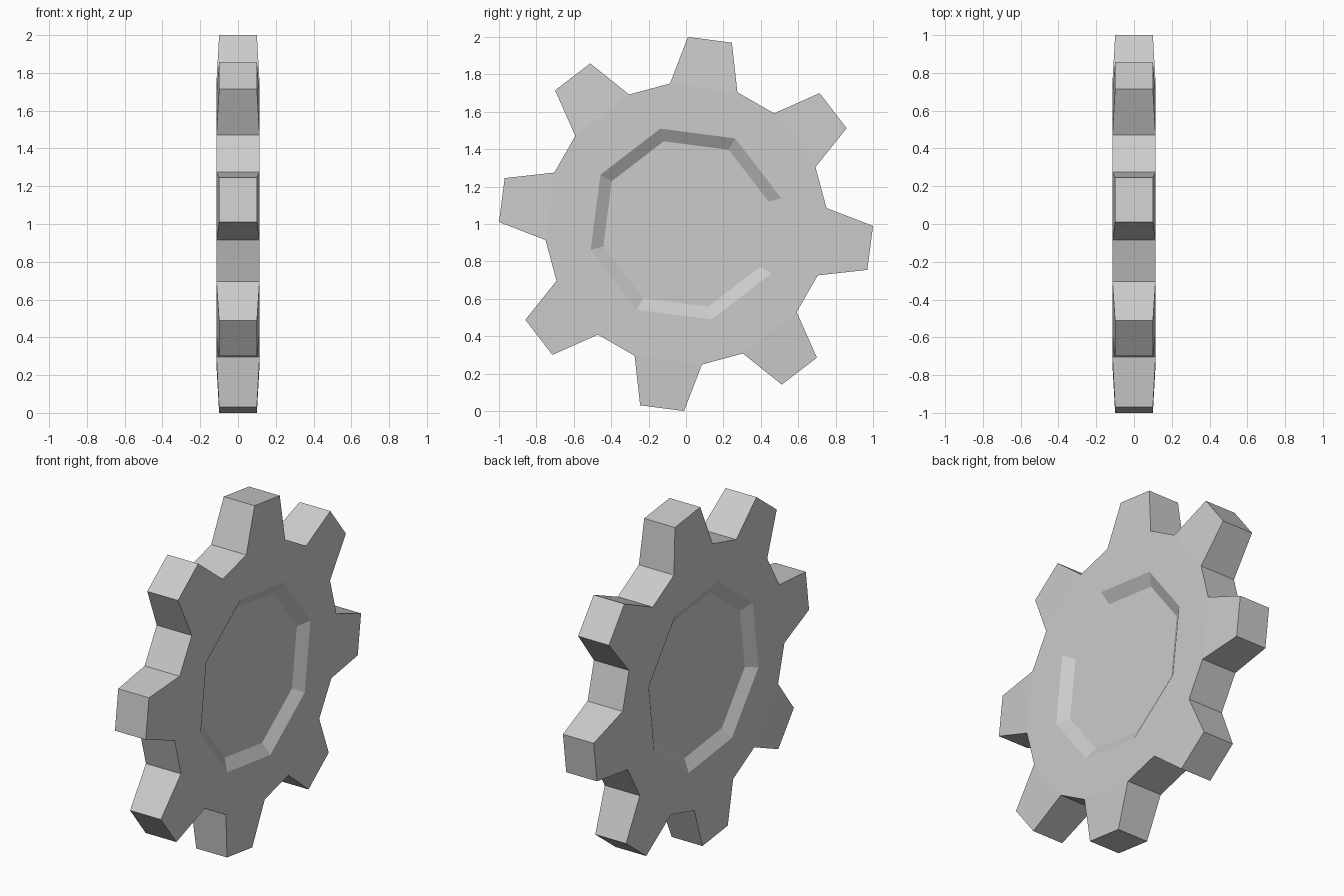
import bpy, bmesh
from math import cos, sin, radians

if "Cube" in bpy.data.objects:
    bpy.data.objects.remove(bpy.data.objects["Cube"])

TEETH = 8
STEP = 360 / TEETH
PHASE = 82.6                      # angle of the first tooth, from +y towards +z
ROOT_HALF, TIP_HALF = 13.9, 6.8   # half angles of tooth at root and tip
R_FLOOR, R_RIM, R_ROOT, R_TIP = 0.458, 0.528, 0.756, 1.0
X_FLOOR, X_BODY, X_TIP = 0.073, 0.114, 0.1

bm = bmesh.new()


def vert(x, r, deg):
    a = radians(deg)
    return bm.verts.new((x, r * cos(a), 1 + r * sin(a)))


def side(s):
    """All vertices of one face of the gear, s = +1 or -1."""
    c = [PHASE + i * STEP for i in range(TEETH)]
    floor = [vert(s * X_FLOOR, R_FLOOR, a - STEP / 2) for a in c]
    rim = [vert(s * X_BODY, R_RIM, a - STEP / 2) for a in c]
    root = [[vert(s * X_BODY, R_ROOT, a + d) for d in (-ROOT_HALF, ROOT_HALF)] for a in c]
    tip = [[vert(s * X_TIP, R_TIP, a + d) for d in (-TIP_HALF, TIP_HALF)] for a in c]
    bm.faces.new(floor)
    for i in range(TEETH):
        j = (i + 1) % TEETH
        bm.faces.new((floor[i], floor[j], rim[j], rim[i]))          # recess wall
        bm.faces.new((rim[i], rim[j], root[i][1], root[i][0]))      # body behind tooth
        bm.faces.new((rim[j], root[j][0], root[i][1]))              # body behind gap
        bm.faces.new((root[i][0], root[i][1], tip[i][1], tip[i][0]))  # tooth face
    # outline in order around the gear
    return [v for r, t in zip(root, tip) for v in (r[0], t[0], t[1], r[1])]


# two recessed faces joined by the toothed edge
a, b = side(1), side(-1)
n = len(a)
for i in range(n):
    j = (i + 1) % n
    bm.faces.new((a[i], a[j], b[j], b[i]))

bmesh.ops.recalc_face_normals(bm, faces=bm.faces)
mesh = bpy.data.meshes.new("gear_wheel")
bm.to_mesh(mesh)
bm.free()
bpy.context.collection.objects.link(bpy.data.objects.new("gear_wheel", mesh))
